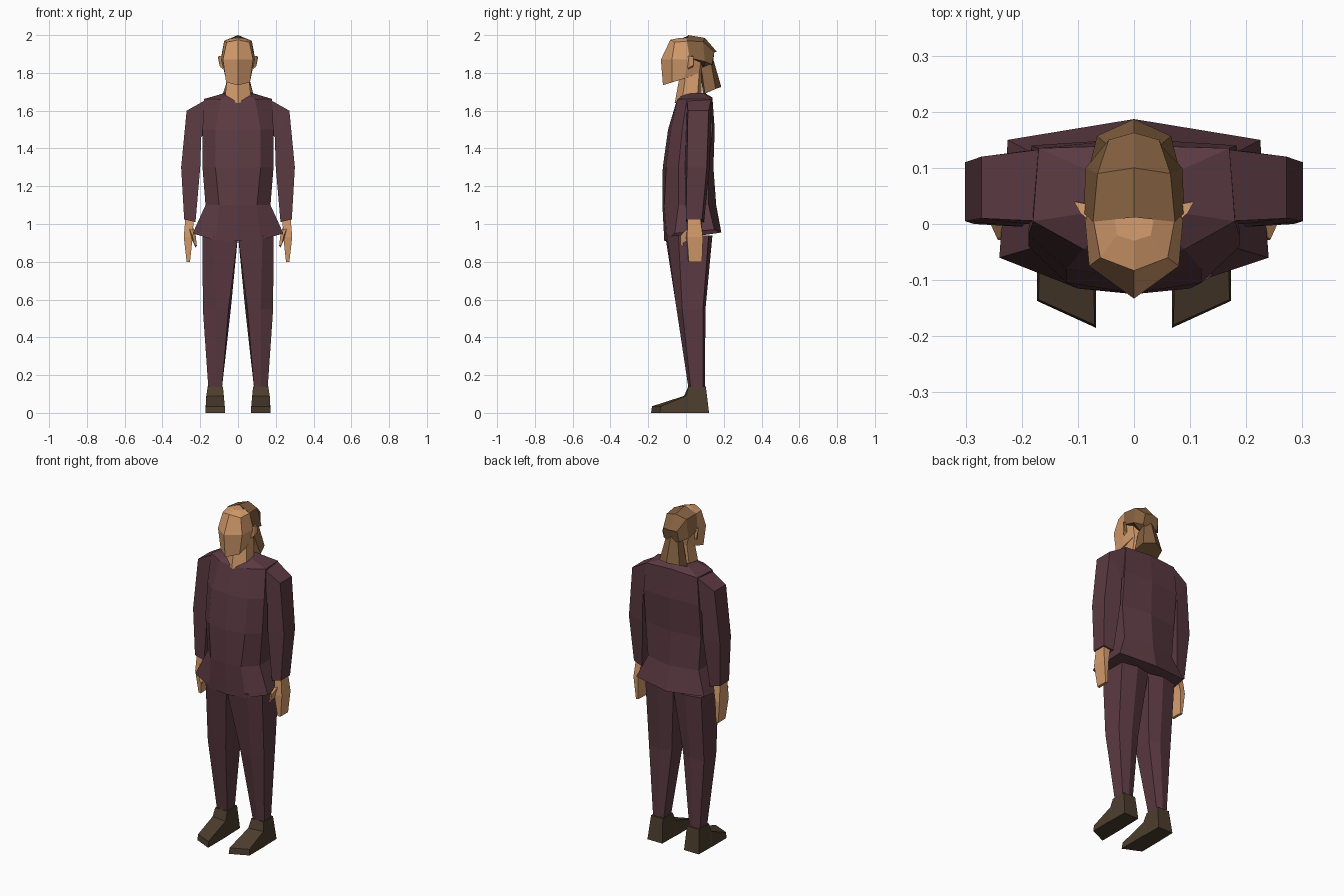
import bpy, bmesh


def material(name, rgb):
    m = bpy.data.materials.new(name)
    m.diffuse_color = (*rgb, 1)
    return m


SKIN = material("skin", (0.66, 0.33, 0.15))
HAIR = material("hair", (0.23, 0.118, 0.051))
CLOTH = material("cloth", (0.106, 0.043, 0.055))
SHOE = material("shoe_leather", (0.073, 0.047, 0.027))


def loft(name, mat, rings, pair=False):
    """Bridge closed rings of points and cap both ends; pair mirrors the part in x."""
    bm = bmesh.new()
    loops = [[bm.verts.new(p) for p in ring] for ring in rings]
    n = len(loops[0])
    for a, b in zip(loops, loops[1:]):
        for i in range(n):
            j = (i + 1) % n
            bm.faces.new((a[i], a[j], b[j], b[i]))
    bm.faces.new(loops[0][::-1])
    bm.faces.new(loops[-1])
    bmesh.ops.recalc_face_normals(bm, faces=bm.faces[:])
    me = bpy.data.meshes.new(name)
    bm.to_mesh(me)
    bm.free()
    me.materials.append(mat)
    ob = bpy.data.objects.new(name, me)
    bpy.context.collection.objects.link(ob)
    if pair:
        mod = ob.modifiers.new("mirror", "MIRROR")
        mod.use_mirror_merge = False
    return ob


def sym(half):
    """Complete a half ring that starts and ends on the centre line."""
    return half + [(-x, y, z) for x, y, z in reversed(half[1:-1])]


def flat(z, *pts):
    return [(x, y, z) for x, y in pts]


# Jacket body: front centre, front, side front, side back, back centre
loft("jacket", CLOTH, [sym(r) for r in (
    [(0, -.115, .91), (.12, -.10, .915), (.24, -.06, .95), (.225, .15, .97), (0, .187, .955)],
    flat(1.10, (0, -.125), (.10, -.115), (.172, -.04), (.168, .12), (0, .16)),
    flat(1.30, (0, -.123), (.12, -.105), (.188, -.04), (.183, .12), (0, .145)),
    flat(1.50, (0, -.095), (.12, -.08), (.188, -.02), (.183, .14), (0, .152)),
    [(0, -.05, 1.65), (.09, -.045, 1.66), (.18, .005, 1.662), (.17, .135, 1.66), (0, .14, 1.67)],
    [(0, -.045, 1.655), (.06, -.02, 1.68), (.08, .02, 1.69), (.07, .09, 1.695), (0, .105, 1.69)],
)])

# Sleeves: outer front, outer back, inner back, inner front
loft("sleeve", CLOTH, [
    [(.165, .005, 1.66), (.165, .133, 1.66), (.17, .13, 1.48), (.17, 0, 1.48)],
    [(.272, .01, 1.60), (.272, .12, 1.60), (.195, .13, 1.46), (.195, 0, 1.46)],
    flat(1.30, (.301, .005), (.301, .11), (.20, .125), (.20, -.005)),
    [(.285, 0, 1.025), (.285, .085, 1.025), (.225, .095, 1.01), (.225, 0, 1.01)],
], pair=True)

# Hands with thumbs
loft("hand", SKIN, [
    flat(1.04, (.278, .01), (.278, .075), (.234, .08), (.234, .01)),
    flat(.93, (.287, .005), (.285, .09), (.255, .09), (.24, 0)),
    flat(.80, (.272, .015), (.272, .085), (.258, .085), (.254, .01)),
], pair=True)
loft("thumb", SKIN, [
    [(.26, .01, .98), (.24, .04, .99), (.25, .03, .92)],
    [(.243, -.028, .94), (.225, -.01, .95), (.235, -.015, .90)],
    [(.232, -.03, .89), (.218, -.02, .885), (.226, -.015, .875)],
], pair=True)

# Trouser legs
loft("trouser_leg", CLOTH, [
    flat(.94, (0, -.11), (.13, -.10), (.188, -.04), (.185, .12), (.09, .14), (0, .12)),
    flat(.55, (.05, -.045), (.12, -.05), (.186, -.02), (.182, .09), (.10, .103), (.038, .08)),
    flat(.13, (.085, .02), (.12, .013), (.157, .025), (.155, .09), (.12, .10), (.085, .09)),
], pair=True)

# Shoes, from heel to toe
loft("shoe", SHOE, [
    [(.08, .105, .14), (.158, .105, .14), (.17, .122, 0), (.072, .122, 0)],
    [(.08, .012, .14), (.16, .012, .14), (.172, .012, 0), (.07, .012, 0)],
    [(.075, -.01, .09), (.168, 0, .09), (.173, 0, 0), (.068, -.01, 0)],
    [(.07, -.18, .035), (.17, -.135, .035), (.173, -.137, 0), (.068, -.185, 0)],
], pair=True)

# Neck
loft("neck", SKIN, [sym(r) for r in (
    [(0, -.06, 1.64), (.07, -.02, 1.66), (.065, .06, 1.67), (0, .08, 1.67)],
    flat(1.80, (0, -.03), (.055, 0), (.055, .07), (0, .085)),
)])

# Head: face and skull
loft("head", SKIN, [sym(r) for r in (
    [(0, -.122, 1.735), (.063, -.075, 1.75), (.065, -.01, 1.77), (.055, .07, 1.80), (0, .09, 1.80)],
    flat(1.87, (0, -.133), (.08, -.075), (.088, .015), (.075, .08), (0, .11)),
    [(0, -.083, 1.975), (.06, -.06, 1.962), (.072, .005, 1.968), (.055, .08, 1.95), (0, .09, 1.97)],
    [(0, -.03, 1.986), (.03, -.02, 1.983), (.035, .008, 1.984), (.03, .05, 1.97), (0, .015, 1.998)],
)])

# Ears
loft("ear", SKIN, [
    [(.08, .005, 1.89), (.08, .035, 1.89), (.08, .035, 1.83), (.08, .01, 1.82)],
    [(.096, .02, 1.89), (.107, .04, 1.885), (.098, .04, 1.84), (.092, .02, 1.83)],
], pair=True)

# Hair cap, front to back, and the gathered tail below it
loft("hair", HAIR, [sym(r) for r in (
    [(0, .012, 2.0), (.073, .004, 1.97), (.09, .02, 1.88), (0, .02, 1.86)],
    [(0, .10, 1.985), (.065, .09, 1.965), (.086, .10, 1.86), (0, .09, 1.81)],
    [(0, .163, 1.912), (.045, .15, 1.91), (.05, .138, 1.845), (0, .14, 1.83)],
)])
loft("hair_tail", HAIR, [sym(r) for r in (
    [(0, .145, 1.87), (.035, .13, 1.87), (.035, .08, 1.83), (0, .075, 1.81)],
    [(0, .187, 1.725), (.066, .157, 1.715), (.08, .10, 1.69), (0, .09, 1.69)],
)])
